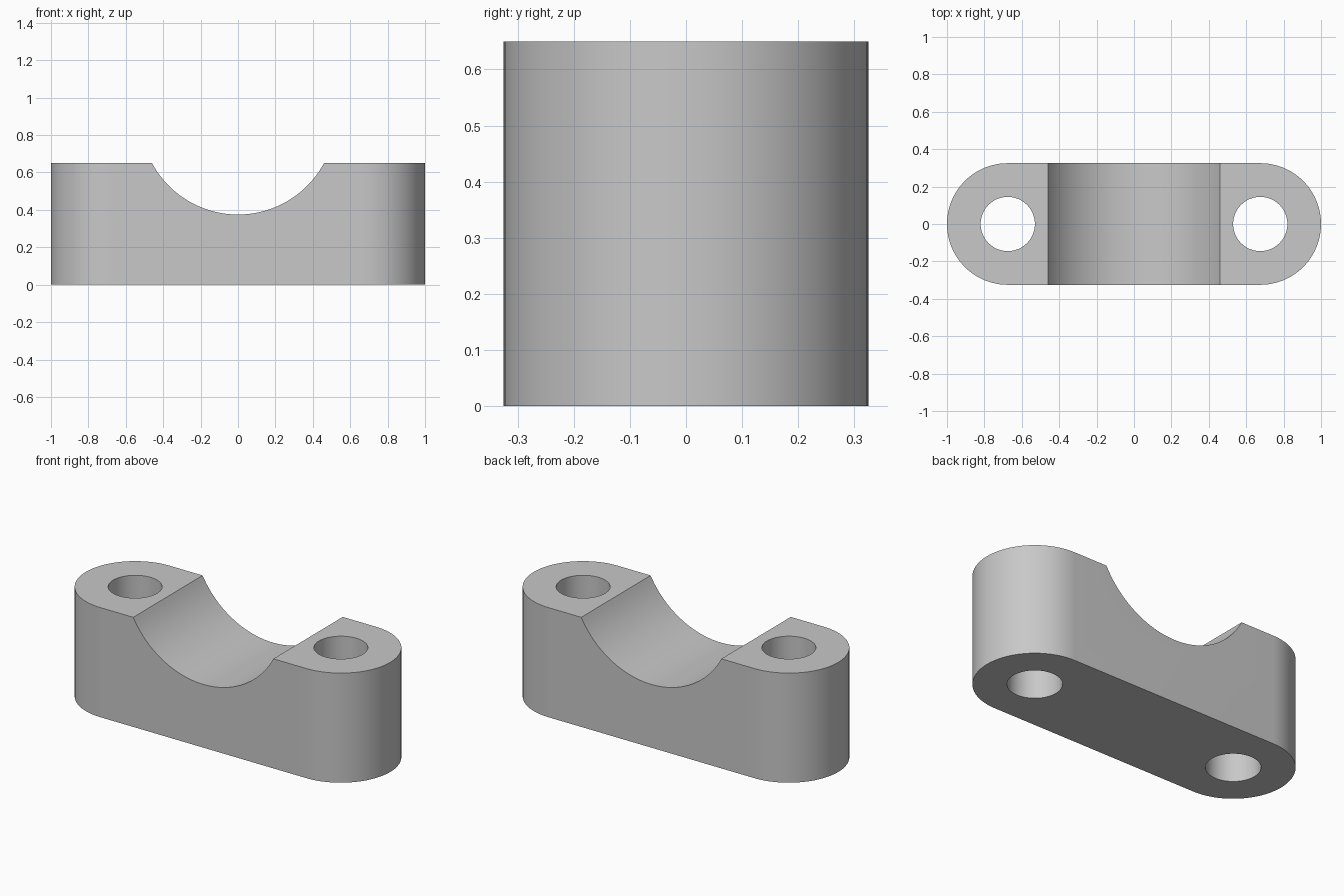
import bpy
import bmesh
from math import cos, sin, pi, radians

HEIGHT, END_R, END_X = 0.65, 0.325, 0.675
HOLE_R = 0.145
SADDLE_R, SADDLE_Z = 0.522, 0.897

old = bpy.data.objects.get("Cube")
if old:
    bpy.data.objects.remove(old, do_unlink=True)

grey = bpy.data.materials.new("light grey")
grey.use_nodes = True
colour = (0.58, 0.58, 0.58, 1)
grey.diffuse_color = colour
grey.node_tree.nodes["Principled BSDF"].inputs["Base Color"].default_value = colour


def arc(cx, cy, r, start, sweep, steps):
    return [(cx + r * cos(start + sweep * i / steps),
             cy + r * sin(start + sweep * i / steps)) for i in range(steps + 1)]


def extrude_profile(name, points, z0, z1):
    """Closed prism from an outline in the xy plane."""
    bm = bmesh.new()
    face = bm.faces.new([bm.verts.new((x, y, z0)) for x, y in points])
    top = bmesh.ops.extrude_face_region(bm, geom=[face])["geom"]
    moved = [v for v in top if isinstance(v, bmesh.types.BMVert)]
    bmesh.ops.translate(bm, verts=moved, vec=(0, 0, z1 - z0))
    bmesh.ops.recalc_face_normals(bm, faces=bm.faces[:])
    mesh = bpy.data.meshes.new(name)
    bm.to_mesh(mesh)
    bm.free()
    mesh.materials.append(grey)
    obj = bpy.data.objects.new(name, mesh)
    bpy.context.collection.objects.link(obj)
    return obj


def cylinder_cutter(name, r, depth, location, rotation=(0, 0, 0), steps=64):
    cutter = extrude_profile(name, arc(0, 0, r, 0, 2 * pi, steps)[:-1], -depth / 2, depth / 2)
    cutter.location, cutter.rotation_euler = location, rotation
    cutter.hide_render = True
    return cutter


# Round-ended block
outline = arc(END_X, 0, END_R, -pi / 2, pi, 48) + arc(-END_X, 0, END_R, pi / 2, pi, 48)
block = extrude_profile("clamp_block", outline, 0, HEIGHT)

# Pipe saddle and the two bolt holes
cutters = [cylinder_cutter("saddle_cutter", SADDLE_R, 1, (0, 0, SADDLE_Z), (pi / 2, 0, 0), 128)]
for side, label in ((1, "left"), (-1, "right")):
    cutters.append(cylinder_cutter(label + "_hole_cutter", HOLE_R, 2, (side * END_X, 0, HEIGHT / 2)))

bpy.ops.object.select_all(action="DESELECT")
block.select_set(True)
bpy.context.view_layer.objects.active = block
for cutter in cutters:
    cut = block.modifiers.new(cutter.name, "BOOLEAN")
    cut.operation, cut.solver, cut.object = "DIFFERENCE", "EXACT", cutter
    bpy.ops.object.modifier_apply(modifier=cut.name)
    bpy.data.objects.remove(cutter, do_unlink=True)

bpy.ops.object.shade_smooth_by_angle(angle=radians(30))
